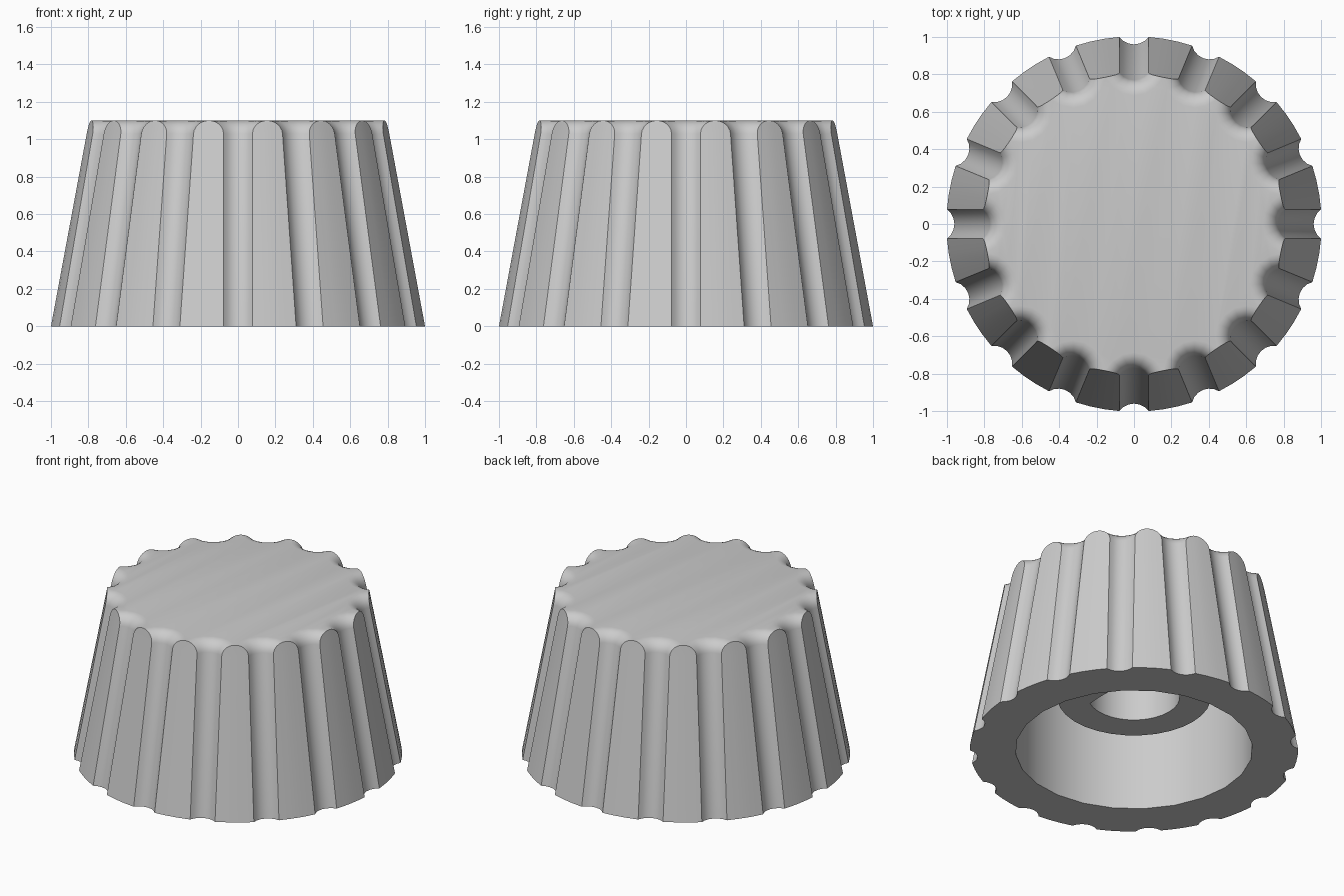
import bpy, bmesh
from math import pi, sin, cos, acos, atan2, hypot

HEIGHT, FLUTES, FILLET = 1.1, 16, 0.07
CEILING = 0.95

cube = bpy.data.objects.get("Cube")
if cube:
    bpy.data.objects.remove(cube, do_unlink=True)

grey = bpy.data.materials.new("grey plastic")
grey.use_nodes = True
colour = (0.6, 0.6, 0.6, 1)
grey.diffuse_color = colour
grey.node_tree.nodes["Principled BSDF"].inputs["Base Color"].default_value = colour


def finish(name, bm):
    """Turn a bmesh into a smooth object with sharp edges kept."""
    bmesh.ops.remove_doubles(bm, verts=bm.verts, dist=0.0005)
    bmesh.ops.recalc_face_normals(bm, faces=bm.faces)
    mesh = bpy.data.meshes.new(name)
    bm.to_mesh(mesh)
    bm.free()
    mesh.materials.append(grey)
    obj = bpy.data.objects.new(name, mesh)
    bpy.context.collection.objects.link(obj)
    bpy.ops.object.select_all(action='DESELECT')
    obj.select_set(True)
    bpy.context.view_layer.objects.active = obj
    bpy.ops.object.shade_smooth_by_angle(angle=pi / 6)


def ring(bm, points, z):
    return [bm.verts.new((x, y, z)) for x, y in points]


def bridge(bm, a, b):
    for i in range(len(a)):
        j = (i + 1) % len(a)
        bm.faces.new((a[i], a[j], b[j], b[i]))


def circle(radius, count, flat=None):
    """Circle points; flat cuts the +x side off to make a D shape."""
    pts = []
    for i in range(count):
        a = 2 * pi * i / count
        r = radius
        if flat and r * cos(a) > flat:
            r = flat / cos(a)
        pts.append((r * cos(a), r * sin(a)))
    return pts


def fluted_outline(z, widen):
    """Tapered outline with round flutes, each enlarged by widen."""
    r = 1.003 - 0.185 * z
    centre = r + 0.054
    q = 0.0966 + widen
    half = acos((r * r + centre * centre - q * q) / (2 * r * centre))
    half = min(half, pi / FLUTES)
    dx, dy = centre - r * cos(half), r * sin(half)
    q, sweep = hypot(dx, dy), atan2(dy, dx)
    arc = [(centre - q * cos(sweep * i / 3), q * sin(sweep * i / 3))
           for i in range(-3, 4)]
    land = 2 * pi / FLUTES - 2 * half
    for i in (1, 2):
        a = half + land * i / 3
        arc.append((r * cos(a), r * sin(a)))
    pts = []
    for k in range(FLUTES):
        c, s = cos(2 * pi * k / FLUTES), sin(2 * pi * k / FLUTES)
        pts += [(x * c - y * s, x * s + y * c) for x, y in arc]
    return pts


# Fluted body: tapered wall, then a fillet from the flutes into the top
bm = bmesh.new()
rings = [ring(bm, fluted_outline(0, 0), 0)]
for i in range(7):
    t = pi / 2 * i / 6
    z = HEIGHT - FILLET + FILLET * sin(t)
    rings.append(ring(bm, fluted_outline(z, FILLET * (1 - cos(t))), z))
for a, b in zip(rings, rings[1:]):
    bridge(bm, a, b)
bm.faces.new(rings[-1])

# Hollow underside
rim = ring(bm, circle(0.725, 24), 0)
roof = ring(bm, circle(0.725, 24), CEILING)
bridge(bm, rim, roof)
bm.faces.new(roof)
bm.edges.ensure_lookup_table()
border = [e for e in bm.edges if all(v.co.z == 0 for v in e.verts)]
bmesh.ops.triangle_fill(bm, edges=border, use_beauty=True, use_dissolve=False)
finish("knob_body", bm)

# Shaft collar with a D-shaped hole
bm = bmesh.new()
outer, inner = circle(0.47, 32), circle(0.28, 32, flat=0.16)
low_out, low_in = ring(bm, outer, 0.37), ring(bm, inner, 0.37)
bridge(bm, low_out, ring(bm, outer, CEILING))
bridge(bm, low_in, ring(bm, inner, CEILING))
bridge(bm, low_out, low_in)
finish("shaft_collar", bm)
